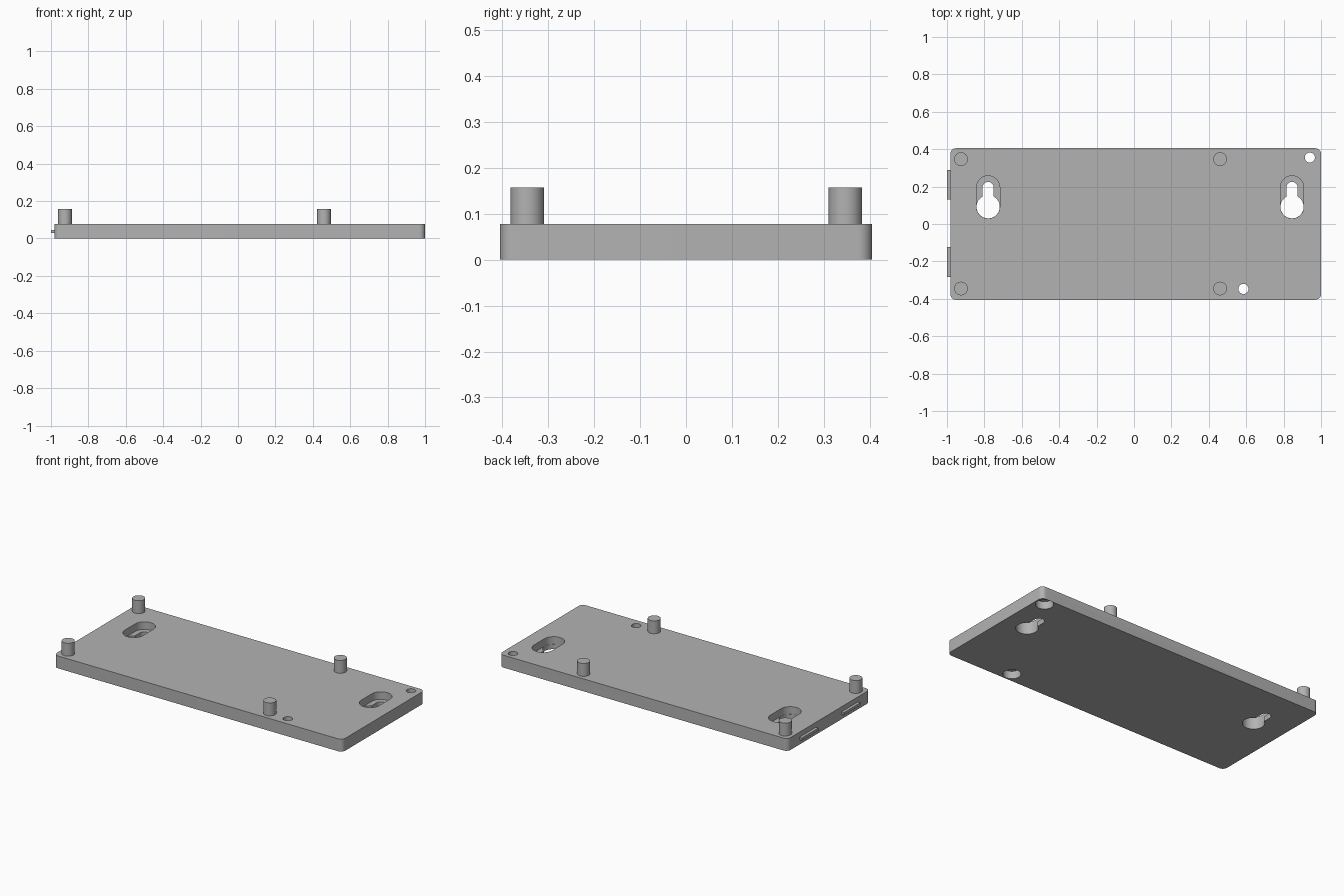
import bpy
import bmesh
from math import sin, cos, pi, radians

if "Cube" in bpy.data.objects:
    bpy.data.objects.remove(bpy.data.objects["Cube"], do_unlink=True)

grey = bpy.data.materials.new("plain grey")
grey.use_nodes = True
COLOUR = (0.45, 0.45, 0.45, 1)
grey.diffuse_color = COLOUR
grey.node_tree.nodes["Principled BSDF"].inputs["Base Color"].default_value = COLOUR

THICK = 0.077


def arc(cx, cy, r, start, end, steps):
    """Points on an arc, angles in degrees."""
    angles = [radians(start + (end - start) * i / steps) for i in range(steps + 1)]
    return [(cx + r * cos(a), cy + r * sin(a)) for a in angles]


def circle(cx, cy, r, steps=40):
    return arc(cx, cy, r, 0, 360, steps)[:-1]


def prism(name, outline, z0, z1):
    """Extrude a flat outline between two heights."""
    bm = bmesh.new()
    face = bm.faces.new([bm.verts.new((x, y, z0)) for x, y in outline])
    top = bmesh.ops.extrude_face_region(bm, geom=[face])["geom"]
    verts = [v for v in top if isinstance(v, bmesh.types.BMVert)]
    bmesh.ops.translate(bm, verts=verts, vec=(0, 0, z1 - z0))
    bmesh.ops.recalc_face_normals(bm, faces=bm.faces)
    mesh = bpy.data.meshes.new(name)
    bm.to_mesh(mesh)
    bm.free()
    mesh.materials.append(grey)
    obj = bpy.data.objects.new(name, mesh)
    bpy.context.collection.objects.link(obj)
    return obj


def smooth(obj):
    bpy.ops.object.select_all(action='DESELECT')
    obj.select_set(True)
    bpy.context.view_layer.objects.active = obj
    bpy.ops.object.shade_smooth_by_angle(angle=radians(30))


def cut(obj, outline, z0, z1):
    """Subtract a prism from an object and discard the cutter."""
    cutter = prism("cutter", outline, z0, z1)
    cutter.hide_render = True
    mod = obj.modifiers.new("cut", 'BOOLEAN')
    mod.operation, mod.solver, mod.object = 'DIFFERENCE', 'EXACT', cutter
    bpy.context.view_layer.objects.active = obj
    bpy.ops.object.modifier_apply(modifier=mod.name)
    bpy.data.objects.remove(cutter, do_unlink=True)


# Base plate with rounded vertical corners
X0, X1, Y, R = -0.982, 1.0, 0.405, 0.03
outline = []
for x, y, a in ((X1 - R, Y - R, 0), (X0 + R, Y - R, 90),
                (X0 + R, R - Y, 180), (X1 - R, R - Y, 270)):
    outline += arc(x, y, R, a, a + 90, 10)
plate = prism("base_plate", outline, 0, THICK)

# Keyhole hangers: a pocket from above, then the keyhole through the floor
LOW, HIGH, WIDE, NARROW = 0.092, 0.195, 0.0625, 0.03
for x in (-0.78, 0.845):
    pocket = arc(x, HIGH, WIDE, 0, 180, 20) + arc(x, LOW, WIDE, 180, 360, 20)
    cut(plate, pocket, 0.03, 0.1)
    keyhole = arc(x, HIGH, NARROW, 0, 180, 16) + arc(x, LOW, WIDE - 0.0005, 118.7, 421.3, 32)
    cut(plate, keyhole, -0.02, 0.05)

# Screw holes, counterbored from below
for x, y in ((0.94, 0.355), (0.585, -0.347)):
    cut(plate, circle(x, y, 0.027), -0.02, 0.1)
    cut(plate, circle(x, y, 0.05), -0.02, 0.047)
smooth(plate)

# Locating pegs
for side, x in (("right", -0.925), ("left", 0.46)):
    for end, y in (("front", -0.345), ("back", 0.347)):
        smooth(prism(f"peg_{end}_{side}", circle(x, y, 0.0365), THICK - 0.01, 0.157))

# Thin latch tabs on the right end
for end, y in (("front", -0.203), ("back", 0.21)):
    tab = [(-1.0, y - 0.08), (-0.97, y - 0.08), (-0.97, y + 0.08), (-1.0, y + 0.08)]
    prism(f"latch_tab_{end}", tab, 0.03, 0.046)
